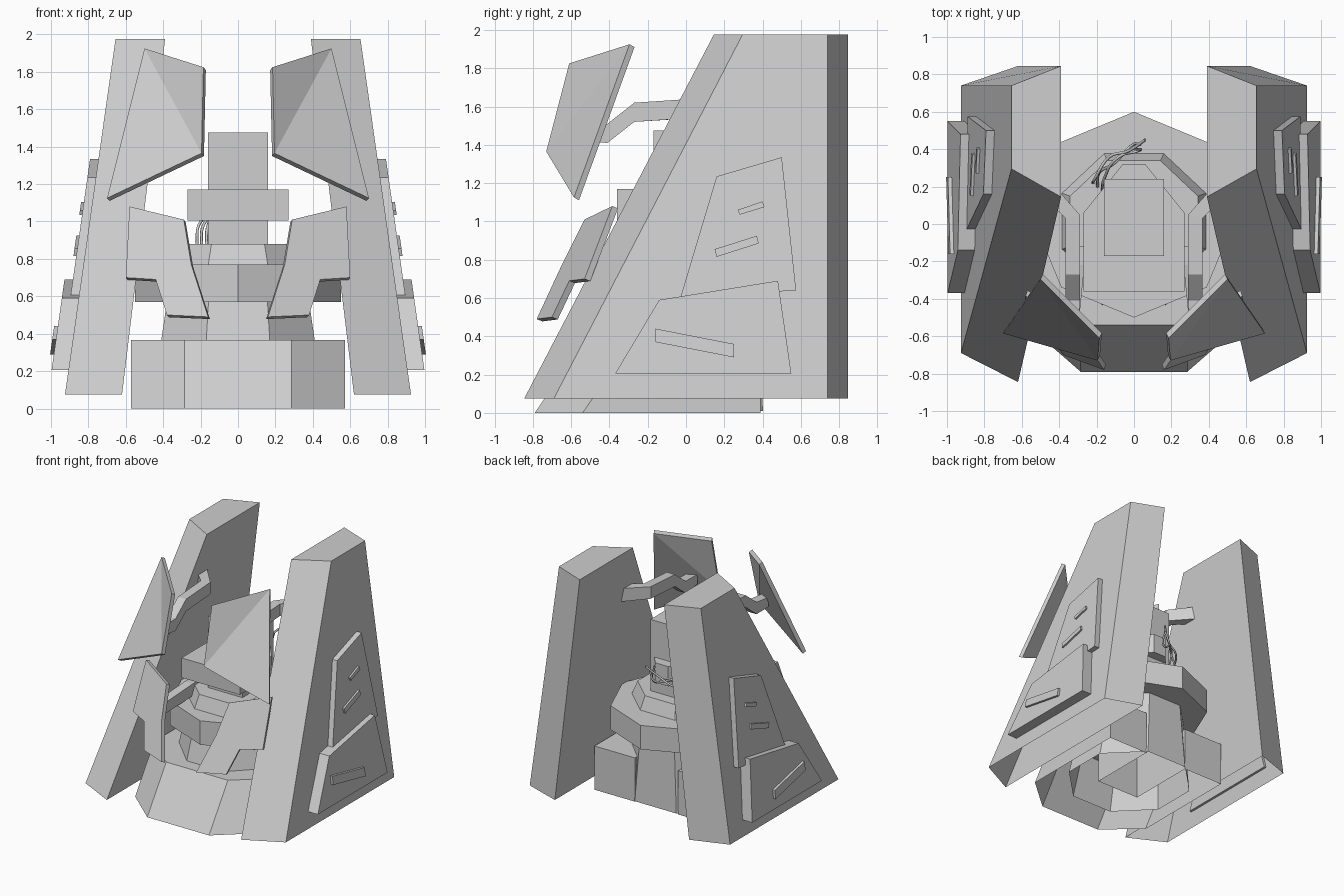
import bpy
import bmesh
from math import cos, sin, pi
from mathutils import Vector

if "Cube" in bpy.data.objects:
    bpy.data.objects.remove(bpy.data.objects["Cube"], do_unlink=True)

grey = bpy.data.materials.new("light_grey")
grey.use_nodes = True
grey.diffuse_color = (0.62, 0.62, 0.62, 1)
grey.node_tree.nodes["Principled BSDF"].inputs["Base Color"].default_value = grey.diffuse_color


def loft(name, *loops, bottom=True):
    """Solid through matching loops, the first of which may stay open."""
    bm = bmesh.new()
    rings = [[bm.verts.new(p) for p in loop] for loop in loops]
    if bottom:
        bm.faces.new(rings[0])
    bm.faces.new(rings[-1][::-1])
    for a, b in zip(rings, rings[1:]):
        for i in range(len(a)):
            j = (i + 1) % len(a)
            bm.faces.new((a[j], a[i], b[i], b[j]))
    bmesh.ops.recalc_face_normals(bm, faces=bm.faces)
    mesh = bpy.data.meshes.new(name)
    bm.to_mesh(mesh)
    bm.free()
    mesh.materials.append(grey)
    obj = bpy.data.objects.new(name, mesh)
    bpy.context.scene.collection.objects.link(obj)


def pair(name, *loops, bottom=True):
    """The same solid on the left and the right."""
    for side, s in (("left", 1), ("right", -1)):
        loft(f"{side}_{name}", *[[(s * x, y, z) for x, y, z in loop] for loop in loops],
             bottom=bottom)


def octagon(rx, ry, cy, z, turn=0.0):
    return [(rx * cos(turn + k * pi / 4), cy + ry * sin(turn + k * pi / 4), z)
            for k in range(8)]


def prism(name, plan, z0, z1):
    loft(name, [(x, y, z0) for x, y in plan], [(x, y, z1) for x, y in plan])


# Leaning side towers, open below
pair("tower",
     [(0.62, 0.845, 0.075), (0.925, 0.74, 0.075), (0.925, -0.69, 0.075), (0.62, -0.845, 0.075)],
     [(0.39, 0.845, 1.975), (0.655, 0.74, 1.975), (0.655, 0.295, 1.975), (0.39, 0.145, 1.975)],
     bottom=False)


# Plates and bars on the outer tower faces
def outer_plate(name, outline, inner, outer):
    def wall(z):
        return 0.925 - 0.142 * (z - 0.075)
    pair(name, [(wall(z) + inner, y, z) for y, z in outline],
         [(wall(z) + outer, y, z) for y, z in outline])


outer_plate("lower_plate", [(-0.37, 0.205), (0.55, 0.205), (0.48, 0.69), (-0.14, 0.59)],
            -0.02, 0.09)
outer_plate("upper_plate", [(-0.03, 0.60), (0.575, 0.64), (0.50, 1.335), (0.16, 1.235)],
            -0.02, 0.045)
outer_plate("lower_bar", [(-0.16, 0.37), (0.25, 0.29), (0.25, 0.36), (-0.16, 0.44)],
            0.08, 0.11)
outer_plate("middle_bar", [(0.16, 0.815), (0.38, 0.885), (0.37, 0.925), (0.15, 0.855)],
            0.04, 0.06)
outer_plate("upper_bar", [(0.28, 1.035), (0.41, 1.075), (0.40, 1.105), (0.27, 1.06)],
            0.04, 0.06)

# Base wrapping the pedestal, open below, front walls leaning back
half = [(0.285, -0.79, 0.25), (0.572, -0.54, 0.25), (0.572, 0.39, 0), (0.2, 0.39, 0),
        (0.2, -0.2, 0)]
plan = half + [(-x, y, d) for x, y, d in reversed(half)]
loft("base", [(x, y, 0) for x, y, d in plan], [(x, y + d, 0.365) for x, y, d in plan],
     bottom=False)

# Pedestal, ring and upper tier
loft("pedestal", octagon(0.50, 0.50, -0.06, 0.01, pi / 8),
     octagon(0.41, 0.41, 0, 0.58, pi / 8), bottom=False)
loft("ring", octagon(0.55, 0.55, 0.05, 0.57), octagon(0.55, 0.55, 0.05, 0.77))
loft("ring_tier", octagon(0.42, 0.395, 0.015, 0.76, pi / 8),
     octagon(0.37, 0.35, 0.015, 0.88, pi / 8))

# Central column with its console
prism("column", [(-0.16, -0.17), (0.16, -0.17), (0.16, 0.24), (-0.16, 0.24)], 0.87, 1.475)
prism("console", [(-0.27, -0.36), (0.27, -0.36), (0.27, 0.06), (0.06, 0.32),
                  (-0.06, 0.32), (-0.27, 0.06)], 1.005, 1.17)


# Screens, thickened away from the front
def screen(name, front, depth):
    d = Vector(depth)
    pair(name, front, [tuple(Vector(p) + d) for p in front])


# Upper screen is creased along one diagonal, so it is made of two thin wedges
top, inner_top = (0.50, -0.295, 1.925), (0.185, -0.61, 1.825)
inner_low, outer_low = (0.195, -0.73, 1.365), (0.70, -0.585, 1.125)
back = (-0.013, 0.026, -0.015)
screen("upper_screen_inner", [top, inner_top, inner_low], back)
screen("upper_screen_outer", [top, inner_low, outer_low], back)
screen("lower_screen",
       [(0.29, -0.53, 1.01), (0.58, -0.385, 1.08), (0.60, -0.53, 0.70), (0.44, -0.61, 0.69),
        (0.38, -0.70, 0.50), (0.16, -0.78, 0.49), (0.25, -0.65, 0.77)],
       (-0.01, 0.03, -0.012))


# Bent arms from the towers to the upper screens
def section(inner, outer, low, high):
    return [(*inner, low), (*outer, low), (*outer, high), (*inner, high)]


pair("upper_screen_arm",
     section((0.45, 0.23), (0.46, 0.12), 1.54, 1.65),
     section((0.29, 0.05), (0.365, 0.03), 1.54, 1.64),
     section((0.29, -0.27), (0.365, -0.27), 1.52, 1.62),
     section((0.29, -0.41), (0.365, -0.41), 1.41, 1.51),
     section((0.30, -0.58), (0.375, -0.55), 1.42, 1.50))

# Short arms from the tier to the lower screens
pair("lower_screen_arm",
     section((0.265, -0.12), (0.34, -0.12), 0.80, 0.90),
     section((0.265, -0.22), (0.34, -0.22), 0.80, 0.90),
     section((0.30, -0.58), (0.375, -0.54), 0.76, 0.85))


# Loose cables between the column and the tier
def cable(name, points):
    curve = bpy.data.curves.new(name, "CURVE")
    curve.dimensions = "3D"
    curve.bevel_depth = 0.008
    curve.bevel_resolution = 1
    curve.resolution_u = 6
    spline = curve.splines.new("BEZIER")
    spline.bezier_points.add(len(points) - 1)
    for bp, p in zip(spline.bezier_points, points):
        bp.co = p
        bp.handle_left_type = bp.handle_right_type = "AUTO"
    curve.materials.append(grey)
    obj = bpy.data.objects.new(name, curve)
    bpy.context.scene.collection.objects.link(obj)


for k in range(3):
    t = k * 0.025
    wave = 0.025 if k % 2 else -0.01
    cable(f"cable_{k + 1}",
          [(-0.22 + t, 0.22 - t, 0.87), (-0.21 + t, 0.25 + wave, 0.98),
           (-0.13 + t, 0.35 - wave, 1.04 + t), (-0.03 + t, 0.40 + wave, 1.10 - t),
           (0.06 - t, 0.45 - t, 1.18 - wave)])
